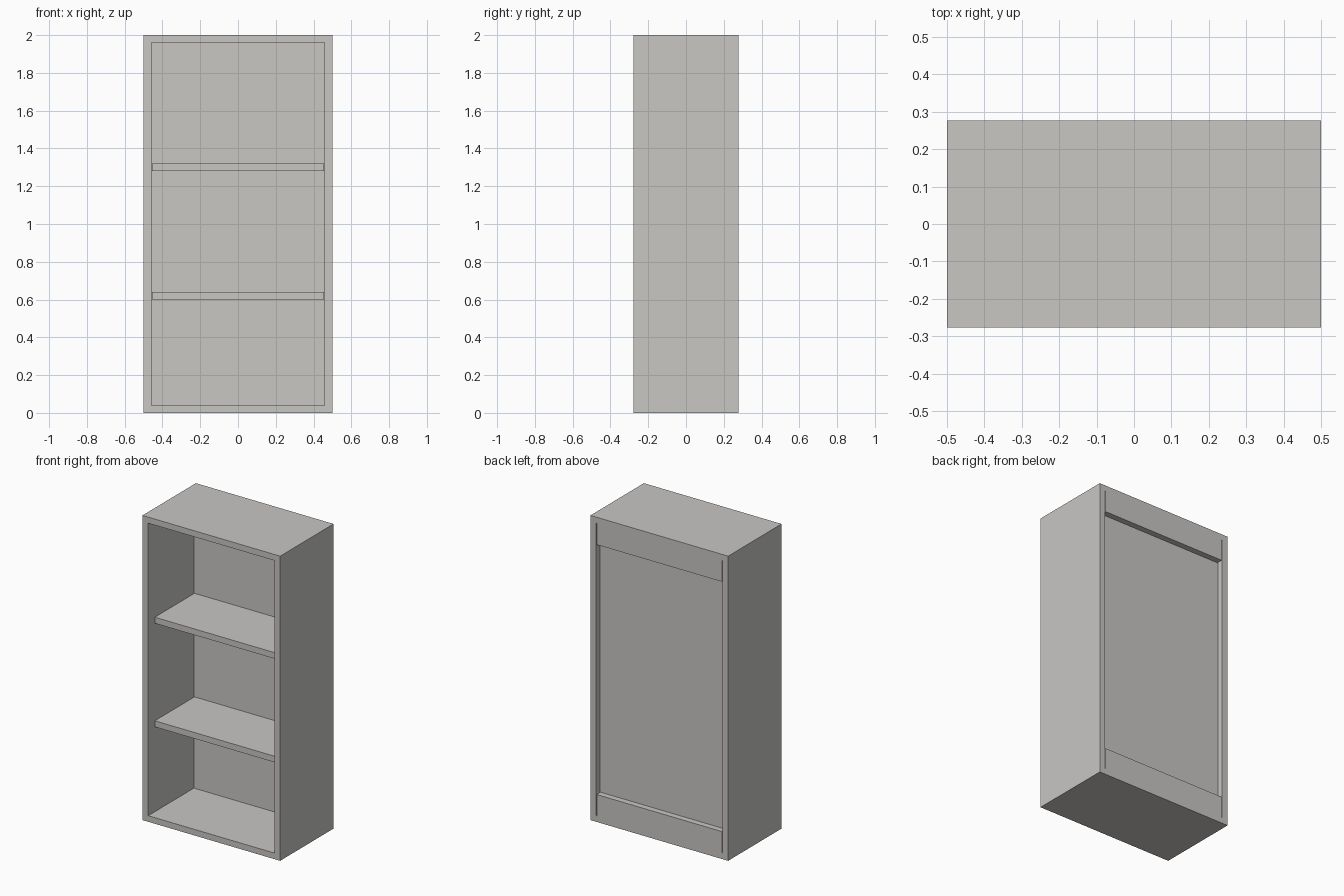
import bpy

if "Cube" in bpy.data.objects:
    bpy.data.objects.remove(bpy.data.objects["Cube"])

grey = bpy.data.materials.new("warm_grey")
grey.diffuse_color = (0.58, 0.57, 0.55, 1)
grey.use_nodes = True
grey.node_tree.nodes["Principled BSDF"].inputs["Base Color"].default_value = grey.diffuse_color

W, D, H = 0.5, 0.277, 2.0      # half width, half depth, height
T = 0.042                      # board thickness
INNER = W - T                  # half width of the opening
FIT = INNER - 0.004            # half width of loose boards


def board(name, x, y, z):
    """Box from (min, max) ranges on each axis."""
    bpy.ops.mesh.primitive_cube_add(size=1)
    ob = bpy.context.object
    ob.name = name
    for v in ob.data.vertices:
        v.co = [r[0] if c < 0 else r[1] for r, c in zip((x, y, z), v.co)]
    ob.data.materials.append(grey)
    return ob


# Outer frame: a box with the opening cut straight through
frame = board("frame", (-W, W), (-D, D), (0, H))
cutter = board("opening_cutter", (-INNER, INNER), (-1, 1), (0.04, H - 0.04))
cutter.hide_render = True
cutter.hide_viewport = True
cut = frame.modifiers.new("opening", 'BOOLEAN')
cut.object = cutter
cut.operation = 'DIFFERENCE'
cut.solver = 'EXACT'

# Recessed back panel
BACK = D - 0.04
board("back_panel", (-INNER, INNER), (BACK - 0.04, BACK), (0.04, H - 0.04))

# Rails flush with the rear edge
for name, z in (("bottom_rail", 0.04), ("top_rail", H - 0.18)):
    board(name, (-FIT, FIT), (BACK, D), (z, z + 0.14))

# Shelves set back from the front edge
for name, z in (("lower_shelf", 0.60), ("upper_shelf", 1.28)):
    board(name, (-FIT, FIT), (-D + 0.063, BACK - 0.04), (z, z + 0.04))
